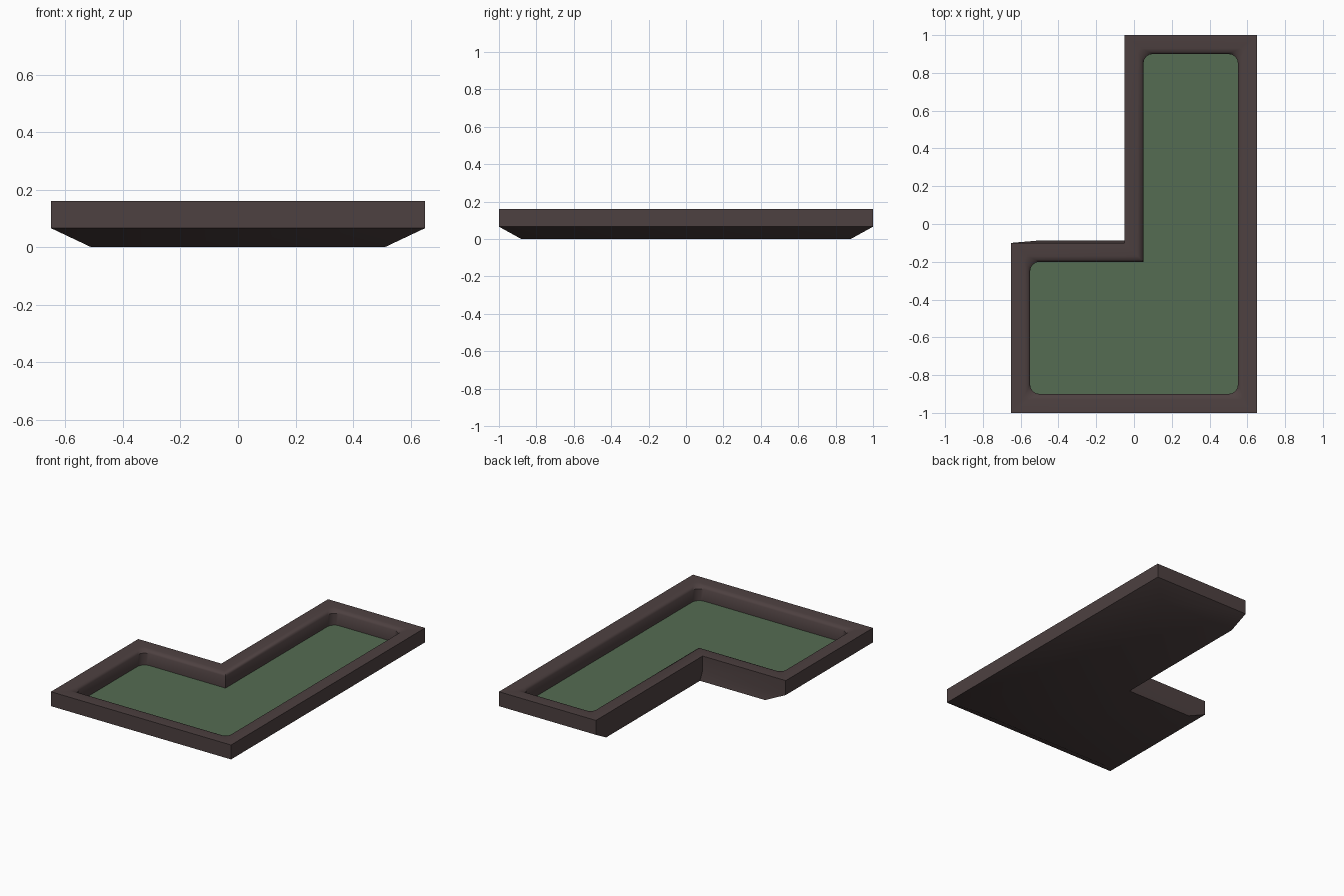
import bpy, bmesh, math
from mathutils import Vector

if "Cube" in bpy.data.objects:
    bpy.data.objects.remove(bpy.data.objects["Cube"])

# L-shaped plan, counter-clockwise
PLAN = [Vector(p) for p in [(-.65, -1), (.65, -1), (.65, 1), (-.05, 1), (-.05, -.1), (-.65, -.1)]]
SEG = 4


def ring(inset=0, radius=0, sx=1, sy=1):
    """Plan outline moved inward, outer corners rounded, SEG + 1 points per corner."""
    pts = []
    n = len(PLAN)
    for i, p in enumerate(PLAN):
        d1 = (p - PLAN[i - 1]).normalized()
        d2 = (PLAN[(i + 1) % n] - p).normalized()
        c = p + inset * Vector((-d1.y - d2.y, d1.x + d2.x))
        r = radius if d1.cross(d2) > 0 else 0
        mid = c - d1 * r + d2 * r
        for k in range(SEG + 1):
            t = math.pi / 2 * k / SEG
            q = mid + r * (d1 * math.sin(t) - d2 * math.cos(t))
            pts.append((q.x * sx, q.y * sy))
    return pts


def build(name, rings, cap_first, cap_last, color):
    bm = bmesh.new()
    loops = [[bm.verts.new((x, y, z)) for x, y in pts] for pts, z in rings]
    n = len(loops[0])
    for a, b in zip(loops, loops[1:]):
        for i in range(n):
            j = (i + 1) % n
            bm.faces.new((a[i], a[j], b[j], b[i]))
    if cap_first:
        bm.faces.new(loops[0][::-1])
    if cap_last:
        bm.faces.new(loops[-1])
    bmesh.ops.remove_doubles(bm, verts=bm.verts, dist=1e-5)
    me = bpy.data.meshes.new(name)
    bm.to_mesh(me)
    bm.free()
    ob = bpy.data.objects.new(name, me)
    bpy.context.collection.objects.link(ob)
    mat = bpy.data.materials.new(name + "_color")
    mat.diffuse_color = color
    mat.use_nodes = True
    mat.node_tree.nodes["Principled BSDF"].inputs["Base Color"].default_value = mat.diffuse_color
    me.materials.append(mat)
    bpy.ops.object.select_all(action='DESELECT')
    ob.select_set(True)
    bpy.context.view_layer.objects.active = ob
    bpy.ops.object.shade_smooth_by_angle(angle=math.radians(40))


# Tray: tapered base, straight outer wall, rounded lip, inner wall
build("tray_frame", [
    (ring(sx=.785, sy=.88), 0),
    (ring(), .066),
    (ring(), .16),
    (ring(.07, .02), .16),
    (ring(.09, .04), .155),
    (ring(.1, .05), .142),
    (ring(.1, .05), .065),
], True, False, (.075, .052, .052, 1))

# Green floor inside the frame
build("green_floor", [(ring(.1, .05), .065)], False, True, (.09, .15, .085, 1))
